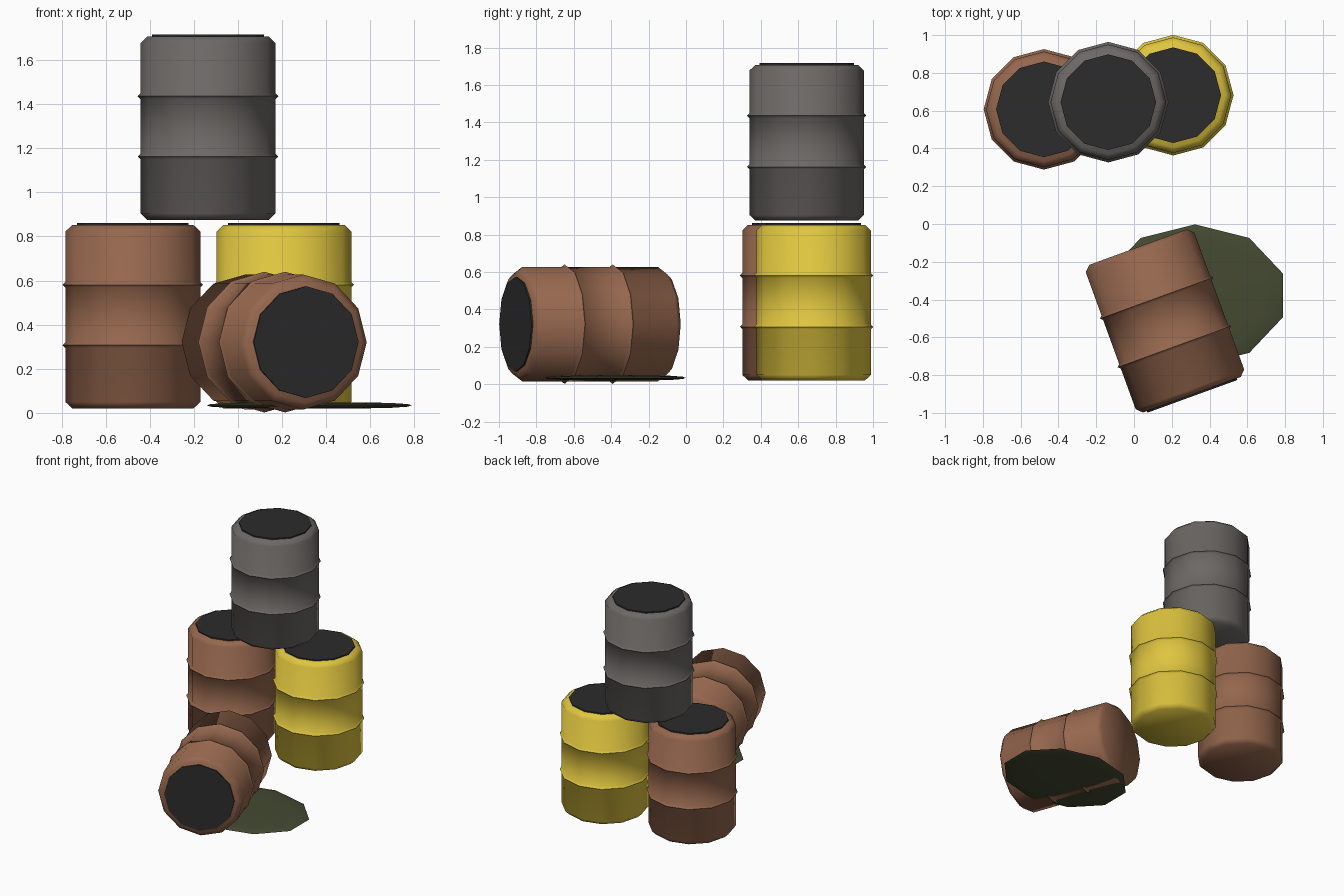
import bpy, bmesh, math
from math import cos, sin, pi, radians

if "Cube" in bpy.data.objects:
    bpy.data.objects.remove(bpy.data.objects["Cube"])


def material(name, rgb):
    m = bpy.data.materials.new(name)
    m.diffuse_color = (*rgb, 1)
    m.use_nodes = True
    m.node_tree.nodes["Principled BSDF"].inputs["Base Color"].default_value = m.diffuse_color
    return m


BROWN = material("rust_brown", (0.30, 0.135, 0.075))
YELLOW = material("yellow_paint", (0.74, 0.56, 0.05))
GREY = material("warm_grey", (0.15, 0.138, 0.13))
DARK = material("dark_lid", (0.025, 0.025, 0.025))
GREEN = material("murky_green", (0.058, 0.068, 0.032))


def lathe(name, profile, sides, mat, loc, rot=(0, 0, 0), scale=(1, 1), start=0.0, angle=50):
    """Revolve (radius, z) points into a closed solid with flat end caps."""
    bm = bmesh.new()
    rings = []
    for r, z in profile:
        rings.append([bm.verts.new((r * scale[0] * cos(start + 2 * pi * i / sides),
                                    r * scale[1] * sin(start + 2 * pi * i / sides), z))
                      for i in range(sides)])
    for a, b in zip(rings, rings[1:]):
        for i in range(sides):
            j = (i + 1) % sides
            bm.faces.new((a[i], a[j], b[j], b[i]))
    bm.faces.new(rings[0][::-1])
    bm.faces.new(rings[-1])
    me = bpy.data.meshes.new(name)
    bm.to_mesh(me)
    bm.free()
    me.materials.append(mat)
    ob = bpy.data.objects.new(name, me)
    ob.location, ob.rotation_euler = loc, rot
    bpy.context.collection.objects.link(ob)
    bpy.ops.object.select_all(action='DESELECT')
    ob.select_set(True)
    bpy.context.view_layer.objects.active = ob
    bpy.ops.object.shade_smooth_by_angle(angle=radians(angle))
    return ob


# Barrel body: bevelled ends and two thin raised hoops
R, HOOP, RIM, H, W = 0.306, 0.319, 0.275, 0.416, 0.013
body = [(RIM, -H), (R, -H + 0.03)]
for z in (-0.129, 0.145):
    body += [(R, z - W), (HOOP, z), (R, z + W)]
body += [(R, H - 0.03), (RIM, H)]
# Thin plate sitting on the top end
lid = [(0.253, H - 0.01), (0.253, H + 0.009)]


def barrel(name, mat, loc, rot=(0, 0, 0)):
    lathe(name + "_body", body, 12, mat, loc, rot)
    lathe(name + "_lid", lid, 12, DARK, loc, rot, angle=20)


# Two standing barrels, one stacked on top, one lying in front
barrel("left_barrel", BROWN, (-0.477, 0.607, 0.436))
barrel("right_barrel", YELLOW, (0.208, 0.682, 0.436))
barrel("stacked_barrel", GREY, (-0.136, 0.645, 1.291))
barrel("fallen_barrel", BROWN, (0.164, -0.513, 0.321), (radians(90), 0, radians(20)))

# Spilled puddle: a thin ten-sided lens
puddle = [(0.5, -0.014), (0.8, -0.011), (0.96, -0.006), (1, 0),
          (0.96, 0.006), (0.8, 0.011), (0.5, 0.014)]
lathe("spilled_puddle", puddle, 10, GREEN, (0.323, -0.378, 0.034),
      scale=(0.489, 0.376), start=pi / 2)
